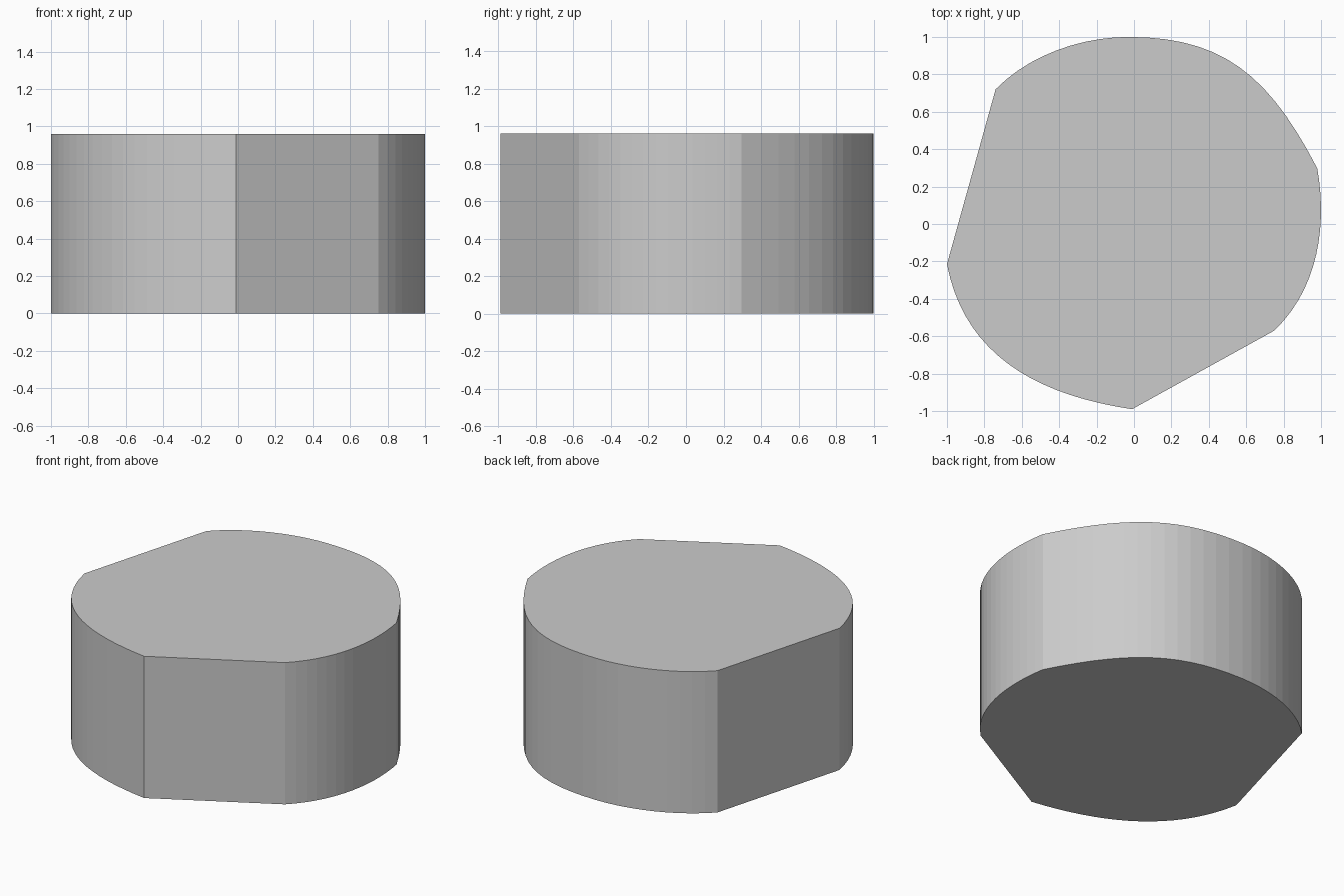
import bpy, bmesh
from mathutils import Vector
from mathutils.geometry import interpolate_bezier

if "Cube" in bpy.data.objects:
    bpy.data.objects.remove(bpy.data.objects["Cube"])

HEIGHT = 0.96

# Outline corners, clockwise seen from above
left_top, crown, right = (-0.74, 0.72), (-0.03, 1.0), (0.98, 0.297)
right_low, bottom, left = (0.75, -0.57), (-0.01, -0.99), (-1.0, -0.215)

# Curved edges: start, handle, handle, end, segments
# The two flat cuts are the gaps between consecutive curves
arcs = [
    (left_top, (-0.56, 0.905), (-0.28, 1.0), crown, 10),
    (crown, (0.47, 1.0), (0.72, 0.80), right, 14),
    (right, (1.032, 0.0), (0.99, -0.34), right_low, 14),
    (bottom, (-0.55, -0.91), (-0.91, -0.68), left, 18),
]

outline = []
for a, h1, h2, b, n in arcs:
    for p in interpolate_bezier(Vector(a), Vector(h1), Vector(h2), Vector(b), n + 1):
        if not outline or (p.xy - outline[-1]).length > 1e-4:
            outline.append(p.xy.copy())

# Extrude the outline into a solid block
bm = bmesh.new()
base = bm.faces.new([bm.verts.new((p.x, p.y, 0)) for p in outline])
top = bmesh.ops.extrude_face_region(bm, geom=[base], use_keep_orig=True)
verts = [v for v in top["geom"] if isinstance(v, bmesh.types.BMVert)]
bmesh.ops.translate(bm, verts=verts, vec=(0, 0, HEIGHT))
bmesh.ops.recalc_face_normals(bm, faces=bm.faces)

mesh = bpy.data.meshes.new("rounded_block")
bm.to_mesh(mesh)
bm.free()
block = bpy.data.objects.new("rounded_block", mesh)
bpy.context.collection.objects.link(block)
